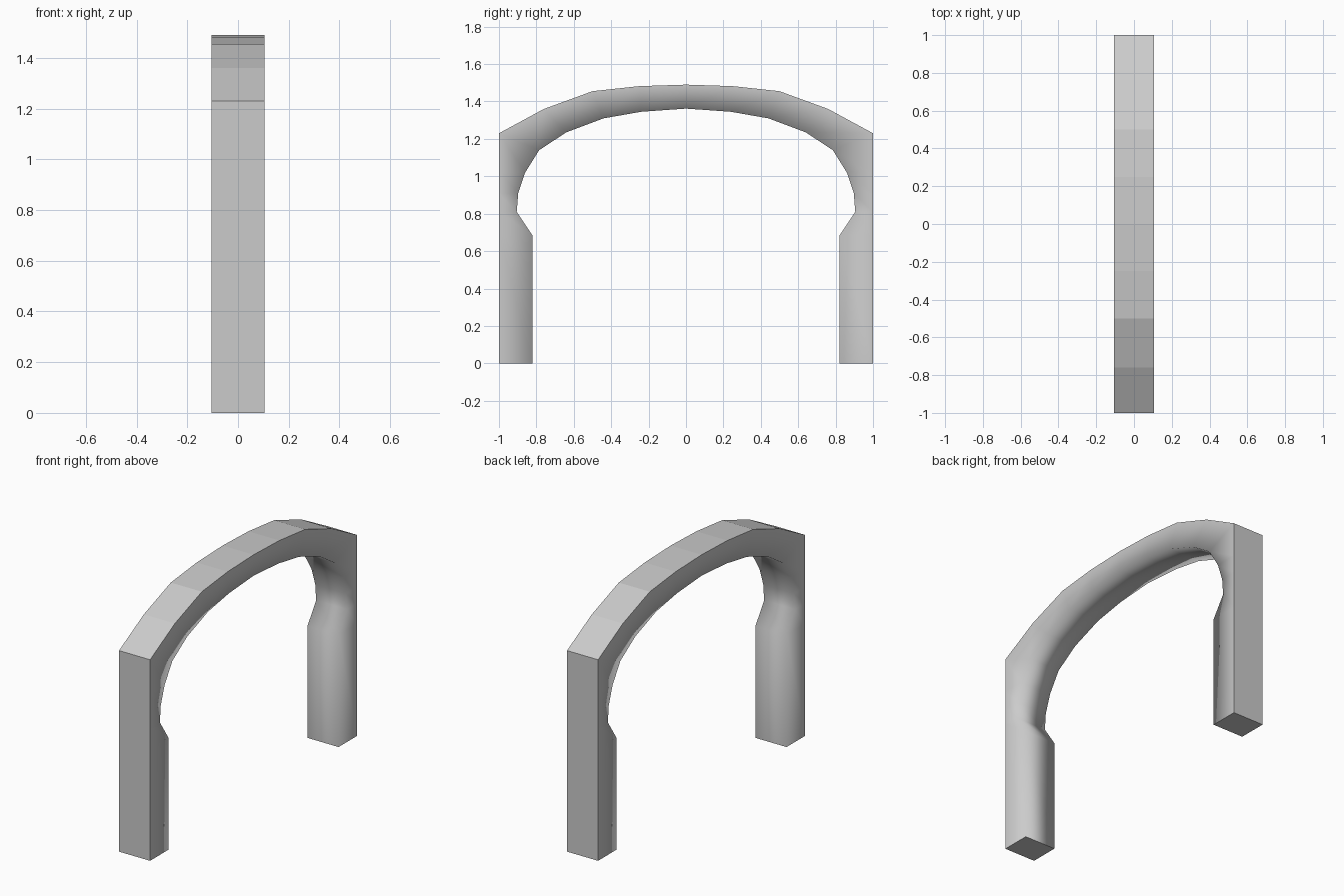
import bpy, bmesh

if "Cube" in bpy.data.objects:
    bpy.data.objects.remove(bpy.data.objects["Cube"], do_unlink=True)

HALF_WIDTH = 0.105

# Half arch, foot to crown: inner (y, z) paired with outer (y, z)
HALF = [
    ((0.822, 0.0), (1.0, 0.0)),
    ((0.822, 0.685), (1.0, 0.685)),
    ((0.905, 0.81), (1.0, 0.81)),
    ((0.897, 0.91), (1.0, 0.91)),
    ((0.86, 1.02), (1.0, 1.02)),
    ((0.785, 1.14), (1.0, 1.23)),
    ((0.64, 1.235), (0.76, 1.36)),
    ((0.44, 1.31), (0.50, 1.455)),
    ((0.24, 1.345), (0.25, 1.482)),
    ((0.0, 1.362), (0.0, 1.49)),
]


def mirrored(pair):
    return tuple((-y, z) for y, z in pair)


# One stone colour
stone = bpy.data.materials.new("light_grey_stone")
stone.use_nodes = True
colour = (0.6, 0.6, 0.6, 1.0)
stone.diffuse_color = colour
stone.node_tree.nodes["Principled BSDF"].inputs["Base Color"].default_value = colour

# Sweep a four-cornered section along the arch
stations = [mirrored(p) for p in HALF] + HALF[-2::-1]
bm = bmesh.new()
rings = []
for inner, outer in stations:
    corners = [(-HALF_WIDTH, inner), (HALF_WIDTH, inner),
               (HALF_WIDTH, outer), (-HALF_WIDTH, outer)]
    rings.append([bm.verts.new((x, *p)) for x, p in corners])

hard_faces = [bm.faces.new(rings[0]), bm.faces.new(rings[-1])]
for a, b in zip(rings, rings[1:]):
    for i in range(4):
        j = (i + 1) % 4
        face = bm.faces.new((a[i], a[j], b[j], b[i]))
        if i == 2:
            hard_faces.append(face)
bmesh.ops.recalc_face_normals(bm, faces=bm.faces[:])

# Soft inner rim, crisp feet and outer facets
for face in bm.faces:
    face.smooth = True
for face in hard_faces:
    for edge in face.edges:
        edge.smooth = False

mesh = bpy.data.meshes.new("arch")
bm.to_mesh(mesh)
bm.free()
mesh.materials.append(stone)
arch = bpy.data.objects.new("arch", mesh)
bpy.context.collection.objects.link(arch)
